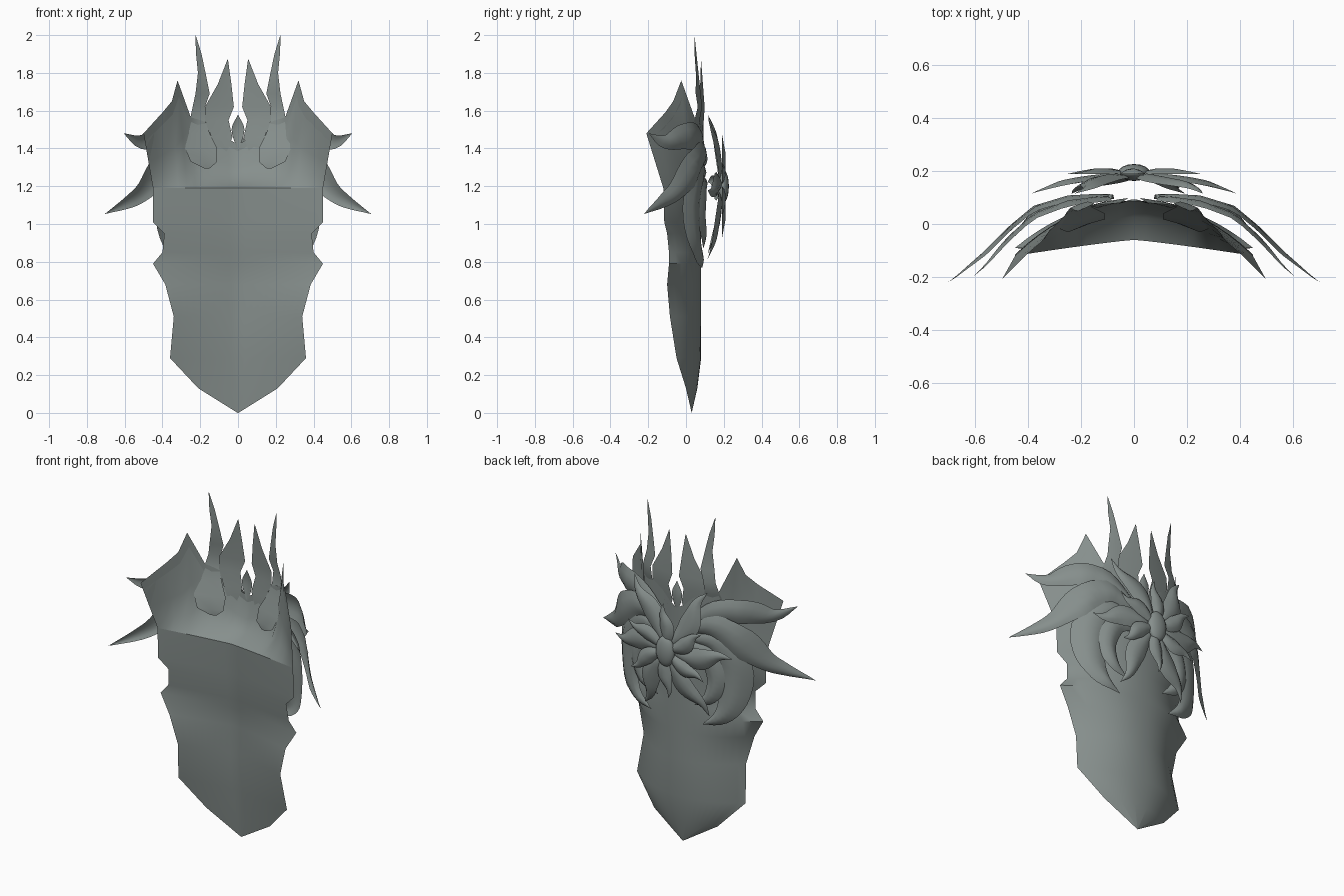
import bpy, bmesh, math
from mathutils import Vector

cube = bpy.data.objects.get("Cube")
if cube:
    bpy.data.objects.remove(cube)

steel = bpy.data.materials.new("grey_steel")
steel.use_nodes = True
colour = (0.24, 0.275, 0.265, 1)
steel.diffuse_color = colour
steel.node_tree.nodes["Principled BSDF"].inputs["Base Color"].default_value = colour


def finish(obj, angle=40):
    obj.data.materials.append(steel)
    bpy.ops.object.select_all(action='DESELECT')
    obj.select_set(True)
    bpy.context.view_layer.objects.active = obj
    bpy.ops.object.shade_smooth_by_angle(angle=math.radians(angle))


def loft(name, grids, mirror=False):
    """Skin one or more grids of points and weld their shared borders."""
    bm = bmesh.new()
    for rows in grids:
        verts = [[bm.verts.new(p) for p in row] for row in rows]
        for a, b in zip(verts, verts[1:]):
            for i in range(len(a) - 1):
                bm.faces.new((a[i], a[i + 1], b[i + 1], b[i]))
    bmesh.ops.remove_doubles(bm, verts=bm.verts, dist=0.0005)
    bmesh.ops.recalc_face_normals(bm, faces=bm.faces)
    mesh = bpy.data.meshes.new(name)
    bm.to_mesh(mesh)
    bm.free()
    obj = bpy.data.objects.new(name, mesh)
    bpy.context.collection.objects.link(obj)
    if mirror:
        obj.modifiers.new("mirror", 'MIRROR').use_mirror_merge = False
    finish(obj)


def table(points, x):
    """Straight-line lookup in a short list of pairs."""
    for (x0, y0), (x1, y1) in zip(points, points[1:]):
        if x <= x1:
            return y0 + (y1 - y0) * (x - x0) / (x1 - x0)
    return points[-1][1]


def spline(points, steps=4):
    """Smooth path through the points."""
    p = [Vector(q) for q in points]
    p = [2 * p[0] - p[1]] + p + [2 * p[-1] - p[-2]]
    out = []
    for a, b, c, d in zip(p, p[1:], p[2:], p[3:]):
        for k in range(steps):
            t = k / steps
            out.append(0.5 * (2 * b + (c - a) * t + (2 * a - 5 * b + 4 * c - d) * t * t
                              + (3 * b - a - 3 * c + d) * t ** 3))
    return out + [p[-2]]


def leaf_rows(points, depth, ridge):
    """Arched blade along (x, z, half width), laid on the surface y = depth(x, z)."""
    path = spline(points)
    rows = []
    for i, p in enumerate(path):
        q = path[min(i + 1, len(path) - 1)] - path[max(i - 1, 0)]
        side = Vector((-q.y, q.x)).normalized() * max(p.z, 0.0005)
        row = []
        for s in (-1, -0.5, 0, 0.5, 1):
            x, z = p.x + side.x * s, p.y + side.y * s
            lift = ridge * (1 - s * s) * min(1, p.z / 0.04)
            row.append((x, depth(x, z) + lift, z))
        rows.append(row)
    return rows


# Body plate: curved back and flatter front, meeting along the outline
# columns: height, half width, edge y, centre back y, centre front y
BODY = [(0, 0.002, 0.03, 0.03, 0.03), (0.13, 0.21, 0.0, 0.06, 0.015),
        (0.29, 0.36, -0.05, 0.08, 0.0), (0.51, 0.34, -0.085, 0.08, -0.02),
        (0.68, 0.385, -0.1, 0.08, -0.015), (0.79, 0.45, -0.09, 0.08, -0.025),
        (0.85, 0.4, -0.09, 0.08, -0.035), (0.95, 0.39, -0.1, 0.08, -0.045),
        (1.01, 0.45, -0.115, 0.08, -0.05), (1.19, 0.45, -0.12, 0.08, -0.06)]
N = 10
T = [i / N for i in range(-N, N + 1)]


def back_point(row, t):
    z, w, edge, centre, _ = row
    return (w * t, centre + (edge - centre) * abs(t) ** 2.2, z)


def front_point(row, t):
    z, w, edge, _, centre = row
    return (w * t, centre + (edge - centre) * abs(t) ** 1.15, z)


back = [[back_point(r, t) for t in T] for r in BODY]
front = [[front_point(r, t) for t in T] for r in BODY]

# Upper wall with flared peaked corners, and the shelf sloping up to it
TOP_Z = [(0, 1.42), (0.1, 1.45), (0.2, 1.5), (0.3, 1.53), (0.4, 1.55), (0.5, 1.565),
         (0.6, 1.76), (0.7, 1.65), (0.8, 1.59), (0.9, 1.535), (1, 1.48)]
TOP_Y = [(0, 0.09), (0.3, 0.075), (0.5, 0.045), (0.6, -0.025), (0.8, -0.11), (1, -0.21)]


def wall_point(t, k):
    a = Vector(back_point(BODY[-1], t))
    x = abs(t) * 0.5 + (0.02 if abs(t) == 0.6 else 0)
    b = Vector((math.copysign(x, t), table(TOP_Y, abs(t)), table(TOP_Z, abs(t))))
    return a.lerp(b, k)


wall = [[wall_point(t, k / 4) for t in T] for k in range(5)]
shelf = [front[-1],
         [Vector(front[-1][i]).lerp(wall_point(t, 0.3), 0.6) for i, t in enumerate(T)],
         [Vector(front[-1][i]).lerp(wall_point(t, 0.55), 0.85) for i, t in enumerate(T)],
         [wall_point(t, 0.85) for t in T]]
loft("body_plate", [back, front, wall])
loft("front_shelf", [shelf])


# Crown flames: height, inner x, outer x
def flame(name, rows, depth, tilt):
    grid = []
    for z, a, b in rows:
        w = b - a
        grid.append([(a, depth(z), z), ((a + b) / 2, depth(z) - 0.4 * tilt * w, z),
                     (b, depth(z) - tilt * w, z)])
    loft(name, [grid], mirror=True)


flame("outer_flame", [(1.295, 0.15, 0.18), (1.33, 0.11, 0.25), (1.4, 0.11, 0.28),
                      (1.48, 0.15, 0.27), (1.55, 0.175, 0.255), (1.62, 0.175, 0.24),
                      (1.69, 0.15, 0.225), (1.8, 0.172, 0.212), (1.9, 0.193, 0.222),
                      (2.0, 0.224, 0.226)],
      lambda z: table([(1.29, 0.005), (1.4, 0.04), (1.48, 0.06), (1.62, 0.085), (2, 0.045)], z), 0.35)
flame("inner_flame", [(1.38, 0.06, 0.11), (1.46, 0.03, 0.14), (1.55, 0.05, 0.175),
                      (1.62, 0.022, 0.175), (1.74, 0.035, 0.107), (1.87, 0.053, 0.056)],
      lambda z: table([(1.38, 0.075), (1.6, 0.1), (1.87, 0.08)], z), 0.2)
loft("centre_point", [leaf_rows([(0, 1.4, 0.006), (0, 1.5, 0.034), (0, 1.58, 0)],
                                lambda x, z: 0.085, 0.01)])

# Swirling leaves wrapped round the back of each shoulder
WRAP = [(0, 0.1), (0.25, 0.085), (0.38, 0.045), (0.47, -0.03), (0.56, -0.12), (0.7, -0.225)]


def wrap(slope):
    return lambda x, z: table(WRAP, abs(x)) + slope * abs(x)


LEAVES = {
    "upper_leaf": ([(0.1, 1.36, 0.03), (0.25, 1.45, 0.065), (0.4, 1.465, 0.07),
                    (0.51, 1.435, 0.038), (0.605, 1.48, 0)], -0.07),
    "side_leaf": ([(0.1, 1.33, 0.03), (0.25, 1.37, 0.07), (0.38, 1.3, 0.085),
                   (0.49, 1.18, 0.05), (0.57, 1.12, 0.035), (0.705, 1.053, 0)], 0.005),
    "lower_leaf": ([(0.12, 1.27, 0.03), (0.26, 1.27, 0.07), (0.35, 1.13, 0.085),
                    (0.34, 0.94, 0.075), (0.28, 0.83, 0.045), (0.17, 0.765, 0)], -0.03),
    "inner_leaf": ([(0.08, 1.22, 0.03), (0.2, 1.19, 0.06), (0.26, 1.06, 0.06),
                    (0.22, 0.94, 0.04), (0.12, 0.87, 0)], 0.0),
}
for name, (points, slope) in LEAVES.items():
    loft(name, [leaf_rows(points, wrap(slope), 0.022)], mirror=True)

# Flower: two rings of six petals round a bud
CENTRE = 1.2


def petal_ring(name, petals, width, y_root, y_tip):
    for i, (degrees, length) in enumerate(petals):
        def depth(x, z):
            r = min(1, math.hypot(x, z - CENTRE) / length)
            return y_root + (y_tip - y_root) * r * r
        points = []
        for r, w in ((0.1, 0.3), (0.35, 0.85), (0.55, 1), (0.8, 0.45), (1, 0)):
            a = math.radians(degrees) + 0.1 * math.sin((r - 0.1) * math.tau)
            points.append((math.cos(a) * r * length, CENTRE + math.sin(a) * r * length, w * width))
        loft(f"{name}_{i + 1}", [leaf_rows(points, depth, 0.02)])


petal_ring("large_petal", [(0, 0.39), (58, 0.45), (124, 0.44), (180, 0.39),
                           (240, 0.43), (300, 0.43)], 0.062, 0.175, 0.115)
petal_ring("small_petal", [(30 + 60 * i, 0.28) for i in range(6)], 0.045, 0.19, 0.19)

bpy.ops.mesh.primitive_uv_sphere_add(segments=16, ring_count=10, radius=1, location=(0, 0.195, CENTRE))
bud = bpy.context.object
bud.name = "flower_bud"
bud.scale = (0.06, 0.032, 0.09)
finish(bud)
